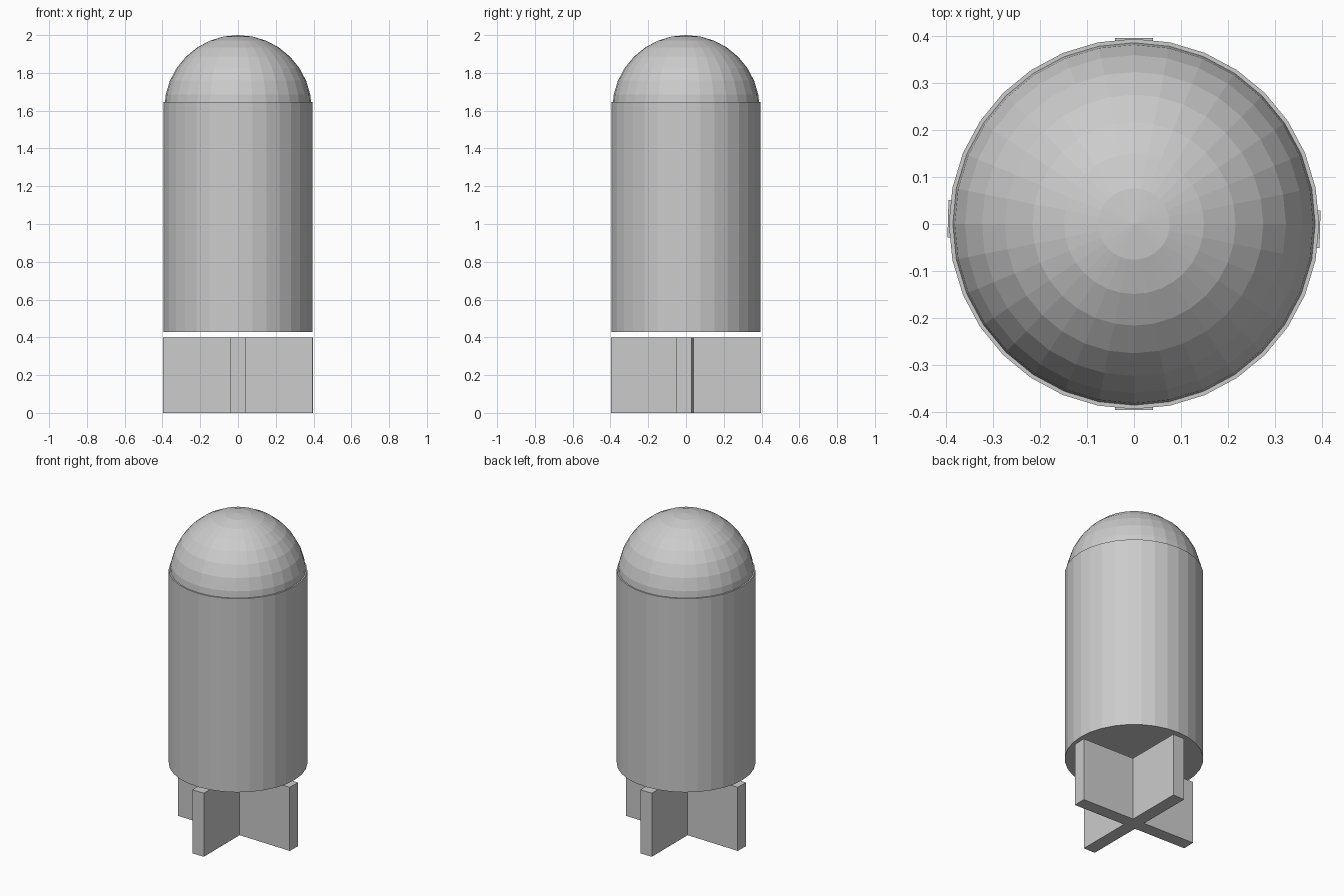
import bpy
from math import radians

if "Cube" in bpy.data.objects:
    bpy.data.objects.remove(bpy.data.objects["Cube"])

# Main sizes
BODY_R, BODY_BOTTOM, BODY_TOP = 0.395, 0.427, 1.645
NOSE_R, HEIGHT = 0.39, 2.0
FIN_SPAN, FIN_THICK, FIN_HEIGHT = 0.794, 0.08, 0.40


def add_fin(name, angle):
    """Upright plate through the centre line, turned about z."""
    bpy.ops.mesh.primitive_cube_add(size=1, location=(0, 0, FIN_HEIGHT / 2),
                                    rotation=(0, 0, radians(angle)))
    fin = bpy.context.object
    fin.name = name
    fin.scale = (FIN_SPAN, FIN_THICK, FIN_HEIGHT)


# Cylindrical body with closed ends
bpy.ops.mesh.primitive_cylinder_add(
    vertices=32, radius=BODY_R, depth=BODY_TOP - BODY_BOTTOM,
    location=(0, 0, (BODY_TOP + BODY_BOTTOM) / 2))
bpy.context.object.name = "body"

# Round nose, its lower half sunk into the body
bpy.ops.mesh.primitive_uv_sphere_add(
    segments=32, ring_count=16, radius=NOSE_R, location=(0, 0, HEIGHT - NOSE_R))
bpy.context.object.name = "nose"

# Crossed tail fins just below the body, one turned slightly off square
add_fin("side_fin", -1.6)
add_fin("front_back_fin", 90)
